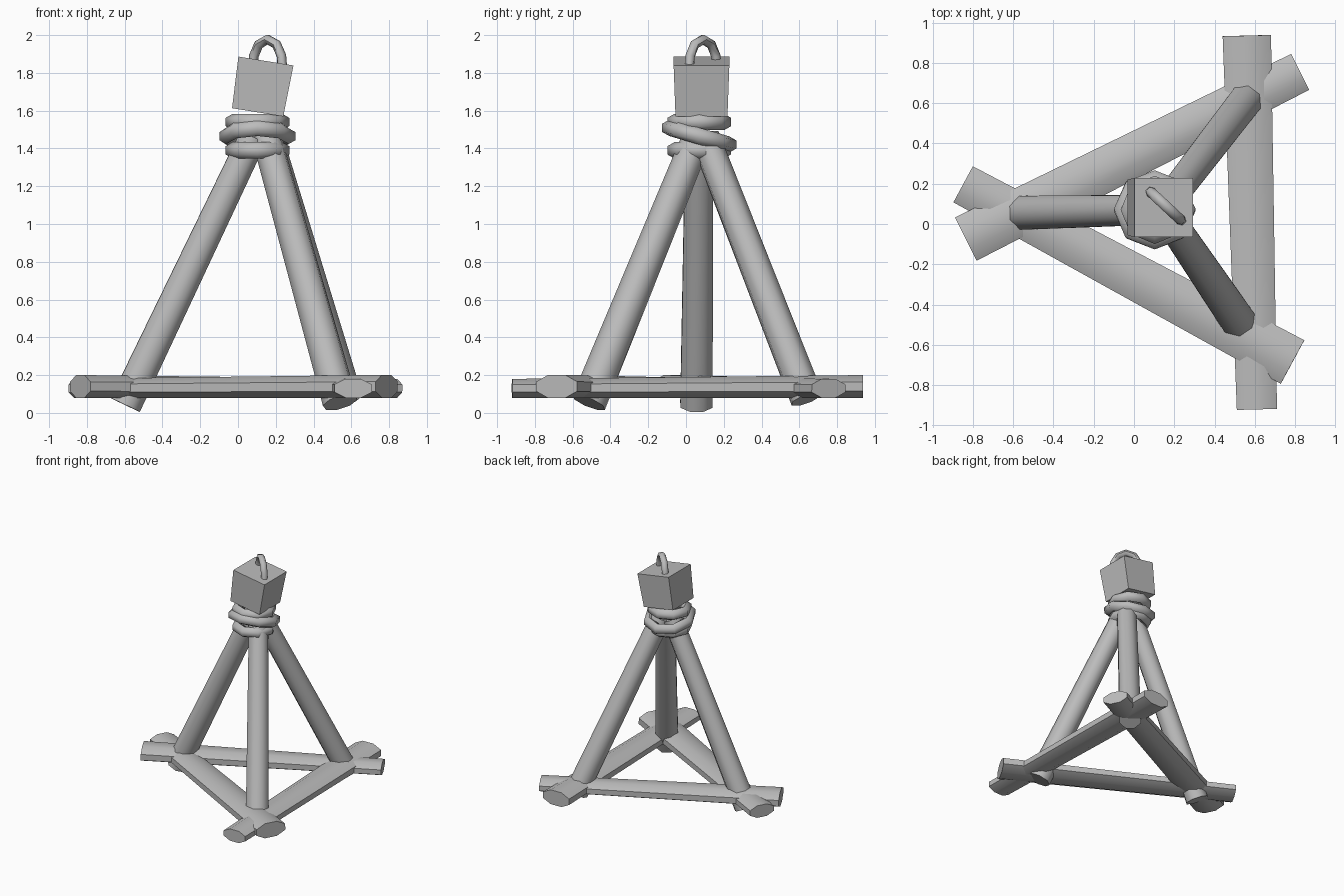
import bpy
import bmesh
import math
from mathutils import Matrix, Vector

cube = bpy.data.objects.get("Cube")
if cube:
    bpy.data.objects.remove(cube, do_unlink=True)

grey = bpy.data.materials.new("plain grey")
grey.use_nodes = True
GREY = (0.5, 0.5, 0.5, 1)
grey.diffuse_color = GREY
grey.node_tree.nodes["Principled BSDF"].inputs["Base Color"].default_value = GREY


def finish(name, bm, angle=62):
    """Turn a bmesh into a smooth-shaded object with crisp end caps."""
    bmesh.ops.recalc_face_normals(bm, faces=bm.faces)
    mesh = bpy.data.meshes.new(name)
    bm.to_mesh(mesh)
    bm.free()
    mesh.materials.append(grey)
    obj = bpy.data.objects.new(name, mesh)
    bpy.context.collection.objects.link(obj)
    bpy.ops.object.select_all(action="DESELECT")
    obj.select_set(True)
    bpy.context.view_layer.objects.active = obj
    bpy.ops.object.shade_smooth_by_angle(angle=math.radians(angle))
    return obj


def sweep(name, path, radii, flat=1.0, sides=8, closed=False, up=Vector((0, 0, 1))):
    """Skin a polygonal section along a path; flat squashes it along up."""
    bm = bmesh.new()
    pts = [Vector(p) for p in path]
    n = len(pts)
    rings = []
    for i, p in enumerate(pts):
        before = pts[i - 1] if closed or i > 0 else p
        after = pts[(i + 1) % n] if closed or i < n - 1 else p
        tangent = (after - before).normalized()
        side = tangent.cross(up).normalized()
        lift = side.cross(tangent)
        ring = []
        for k in range(sides):
            a = math.tau * (k + 0.5) / sides
            ring.append(bm.verts.new(p + radii[i] * (side * math.cos(a) + lift * math.sin(a) * flat)))
        rings.append(ring)
    for i in range(n if closed else n - 1):
        a, b = rings[i], rings[(i + 1) % n]
        for k in range(sides):
            j = (k + 1) % sides
            bm.faces.new((a[k], a[j], b[j], b[k]))
    if not closed:
        bm.faces.new(rings[0])
        bm.faces.new(rings[-1])
    return finish(name, bm)


# Flattened logs forming the base triangle
sweep("base_log_side", [(0.61, -0.92, 0.13), (0.56, 0.935, 0.14)], [0.108, 0.13], flat=0.5)
sweep("base_log_back", [(-0.835, -0.075, 0.14), (0.825, 0.755, 0.13)], [0.13, 0.108], flat=0.5)
sweep("base_log_front", [(-0.848, 0.197, 0.13), (0.787, -0.685, 0.14)], [0.11, 0.133], flat=0.5)

# Three leaning legs meeting under the binding
sweep("leg_left", [(-0.597, 0.055, 0.042), (0.08, 0.07, 1.46)], [0.092, 0.08])
sweep("leg_back", [(0.575, 0.64, 0.075), (0.16, 0.1, 1.46)], [0.09, 0.08])
sweep("leg_front", [(0.54, -0.515, 0.055), (0.15, 0.06, 1.46)], [0.095, 0.08])


# Rope binding: two level turns and a wider tilted one
def rope(name, z, radius, tilt, sides=8):
    turn = Matrix.Rotation(tilt, 3, "X")
    centre = Vector((0.103, 0.07, z))
    path = []
    for i in range(sides):
        a = math.tau * i / sides
        path.append(centre + turn @ Vector((radius * math.cos(a), radius * math.sin(a), 0)))
    sweep(name, path, [0.043] * sides, sides=6, closed=True)


rope("rope_upper", 1.54, 0.132, 0)
rope("rope_middle", 1.465, 0.165, -0.27)
rope("rope_lower", 1.39, 0.132, 0)

# Tilted block on top, slightly narrower at its base
bm = bmesh.new()
bmesh.ops.create_cube(bm, size=1)
for v in bm.verts:
    width = 0.295 if v.co.z > 0 else 0.275
    v.co = Vector((v.co.x * width, v.co.y * width, v.co.z * 0.275))
bmesh.ops.transform(bm, verts=bm.verts,
                    matrix=Matrix.Translation((0.126, 0.082, 1.727)) @ Matrix.Rotation(0.16, 4, "Y"))
finish("top_block", bm, 30)

# Hanging loop set diagonally on the block
arch = [(-0.11, 1.8), (-0.1, 1.89), (-0.065, 1.95), (0, 1.977),
        (0.065, 1.95), (0.1, 1.89), (0.11, 1.8)]
direction = Vector((0.73, -0.68, 0))
sweep("hanging_loop", [Vector((0.157, 0.09, z)) + direction * s for s, z in arch],
      [0.026] * len(arch), sides=6, up=Vector((0.68, 0.73, 0)))
